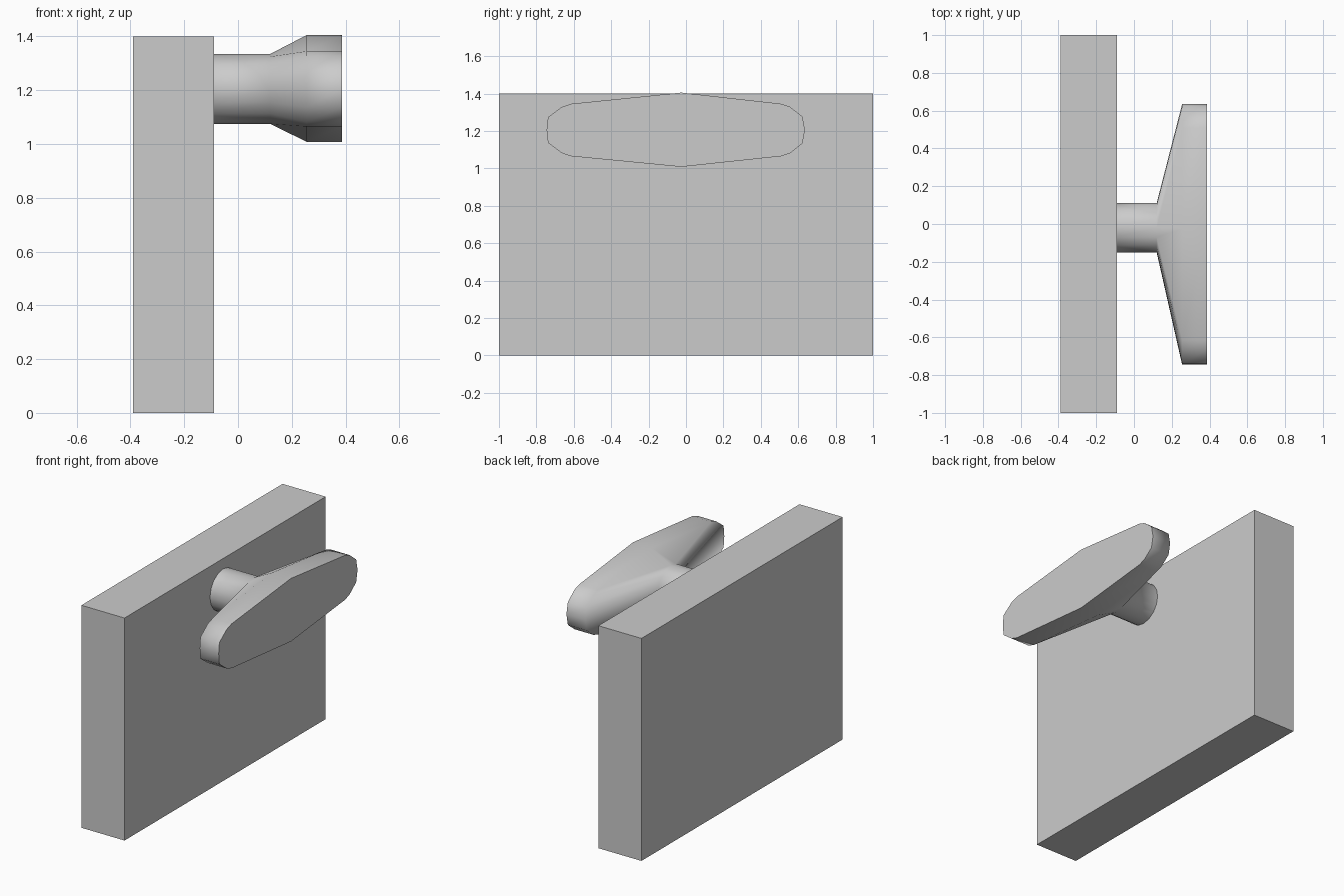
import bpy, bmesh
from math import sin, cos, pi, radians

if "Cube" in bpy.data.objects:
    bpy.data.objects.remove(bpy.data.objects["Cube"])

# Upright slab
bpy.ops.mesh.primitive_cube_add(size=1, location=(-0.24, 0, 0.7))
panel = bpy.context.object
panel.name = "door_panel"
panel.scale = (0.3, 2.0, 1.4)
bpy.ops.object.transform_apply(location=False, rotation=False, scale=True)

# Knob sections: round stem, then a stretched pointed head
SIDES = 16
CY, CZ = -0.02, 1.205
stem = [(CY + 0.13 * sin(2 * pi * i / SIDES), CZ + 0.13 * cos(2 * pi * i / SIDES))
        for i in range(SIDES)]

# Quarter outlines (y, height above centre) from the top point to each end
right = [(0.51, 0.14), (0.555, 0.125), (0.622, 0.072)]
left = [(-0.615, 0.14), (-0.665, 0.123), (-0.738, 0.068)]
outline = ([(-0.025, 0.2)] + right + [(0.636, 0)]
           + [(y, -h) for y, h in reversed(right)] + [(-0.025, -0.197)]
           + [(y, -h) for y, h in left] + [(-0.745, 0)]
           + list(reversed(left)))
head = [(y, CZ + h) for y, h in outline]

# Skin the sections into one closed knob
bm = bmesh.new()
rings = [[bm.verts.new((x, y, z)) for y, z in ring]
         for x, ring in ((-0.10, stem), (0.12, stem), (0.255, head), (0.387, head))]
for a, b in zip(rings, rings[1:]):
    for i in range(SIDES):
        j = (i + 1) % SIDES
        bm.faces.new((a[i], a[j], b[j], b[i]))
bm.faces.new(rings[0])
bm.faces.new(rings[-1])
bmesh.ops.recalc_face_normals(bm, faces=bm.faces)
mesh = bpy.data.meshes.new("knob_handle")
bm.to_mesh(mesh)
bm.free()
knob = bpy.data.objects.new("knob_handle", mesh)
bpy.context.collection.objects.link(knob)

# Smooth sides, crisp front face
bpy.ops.object.select_all(action='DESELECT')
knob.select_set(True)
bpy.context.view_layer.objects.active = knob
bpy.ops.object.shade_smooth_by_angle(angle=radians(80))
